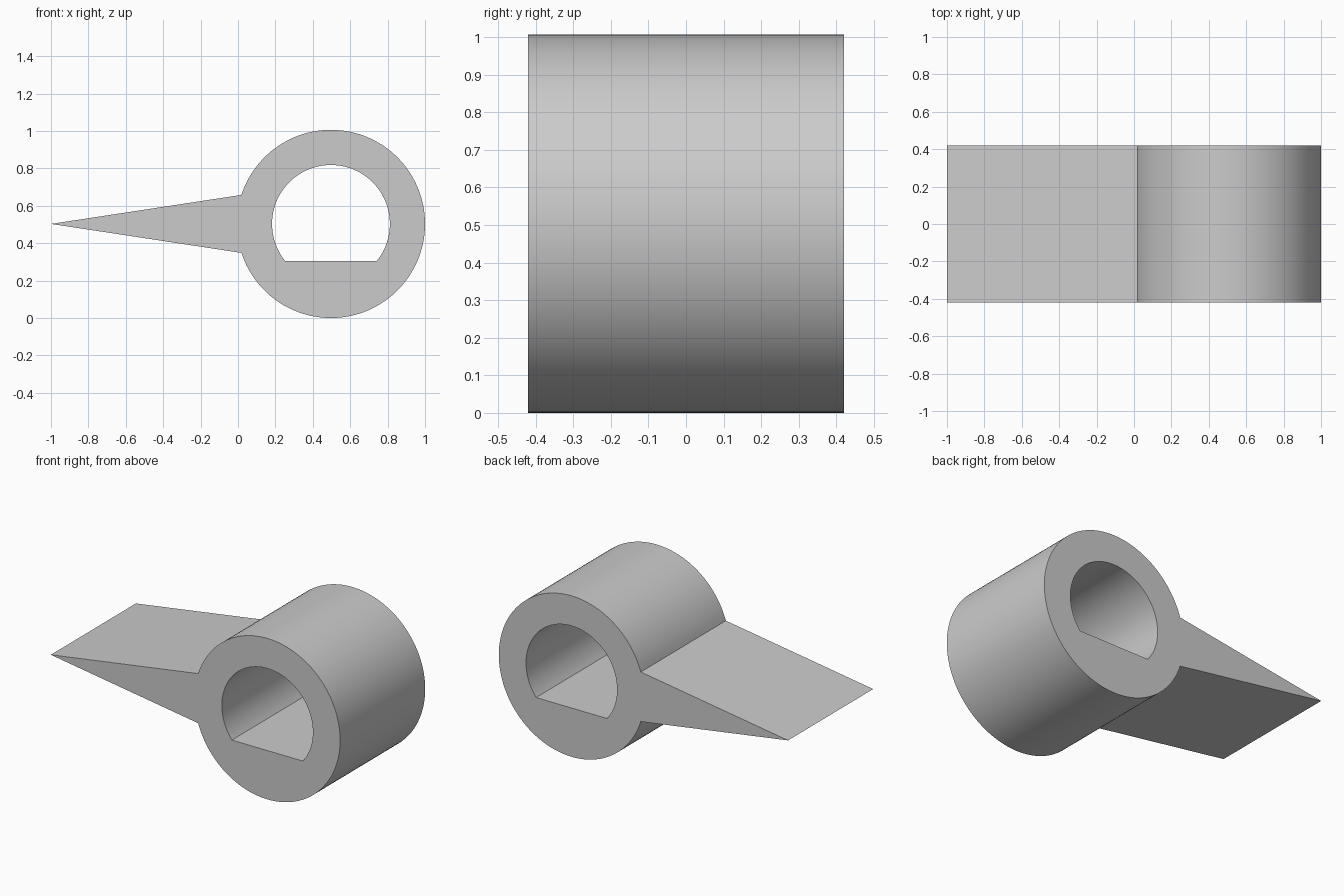
import bpy
import bmesh
from math import cos, sin, asin, pi

cube = bpy.data.objects.get("Cube")
if cube:
    bpy.data.objects.remove(cube, do_unlink=True)

CX, CZ = 0.497, 0.503      # axis of the hub
R_OUT, R_HOLE = 0.503, 0.315
FLAT_Z = 0.305             # flat of the D-shaped bore
HALF_DEPTH = 0.42
ROOT = 0.155               # half thickness of the pointer where it meets the hub


def arc(radius, start, end, steps):
    """Points on an arc about the hub axis, ends included."""
    angles = [start + (end - start) * i / steps for i in range(steps + 1)]
    return [(CX + radius * cos(a), CZ + radius * sin(a)) for a in angles]


def add_loop(bm, points):
    verts = [bm.verts.new((x, -HALF_DEPTH, z)) for x, z in points]
    return [bm.edges.new((v, verts[i - 1])) for i, v in enumerate(verts)]


# Outer outline: hub rim running round to the pointer tip
root_angle = pi - asin(ROOT / R_OUT)
outline = arc(R_OUT, -root_angle, root_angle, 112) + [(-1.0, CZ)]

# D-shaped bore: arc closed by a flat chord
flat_angle = asin((CZ - FLAT_Z) / R_HOLE)
bore = arc(R_HOLE, -flat_angle, pi + flat_angle, 80)

# Fill the profile and extrude it through the depth
bm = bmesh.new()
edges = add_loop(bm, outline) + add_loop(bm, bore)
bmesh.ops.triangle_fill(bm, edges=edges, use_beauty=True)
extruded = bmesh.ops.extrude_face_region(bm, geom=bm.faces[:], use_keep_orig=True)
moved = [g for g in extruded["geom"] if isinstance(g, bmesh.types.BMVert)]
bmesh.ops.translate(bm, verts=moved, vec=(0, 2 * HALF_DEPTH, 0))
bmesh.ops.recalc_face_normals(bm, faces=bm.faces[:])

mesh = bpy.data.meshes.new("pointer_knob")
bm.to_mesh(mesh)
bm.free()
knob = bpy.data.objects.new("pointer_knob", mesh)
bpy.context.collection.objects.link(knob)

# Light grey material
grey = bpy.data.materials.new("light_grey")
grey.use_nodes = True
colour = (0.6, 0.6, 0.6, 1.0)
grey.diffuse_color = colour
grey.node_tree.nodes["Principled BSDF"].inputs["Base Color"].default_value = colour
mesh.materials.append(grey)

# Smooth the round walls, keep the corners crisp
bpy.ops.object.select_all(action="DESELECT")
knob.select_set(True)
bpy.context.view_layer.objects.active = knob
bpy.ops.object.shade_smooth_by_angle(angle=pi / 7)
